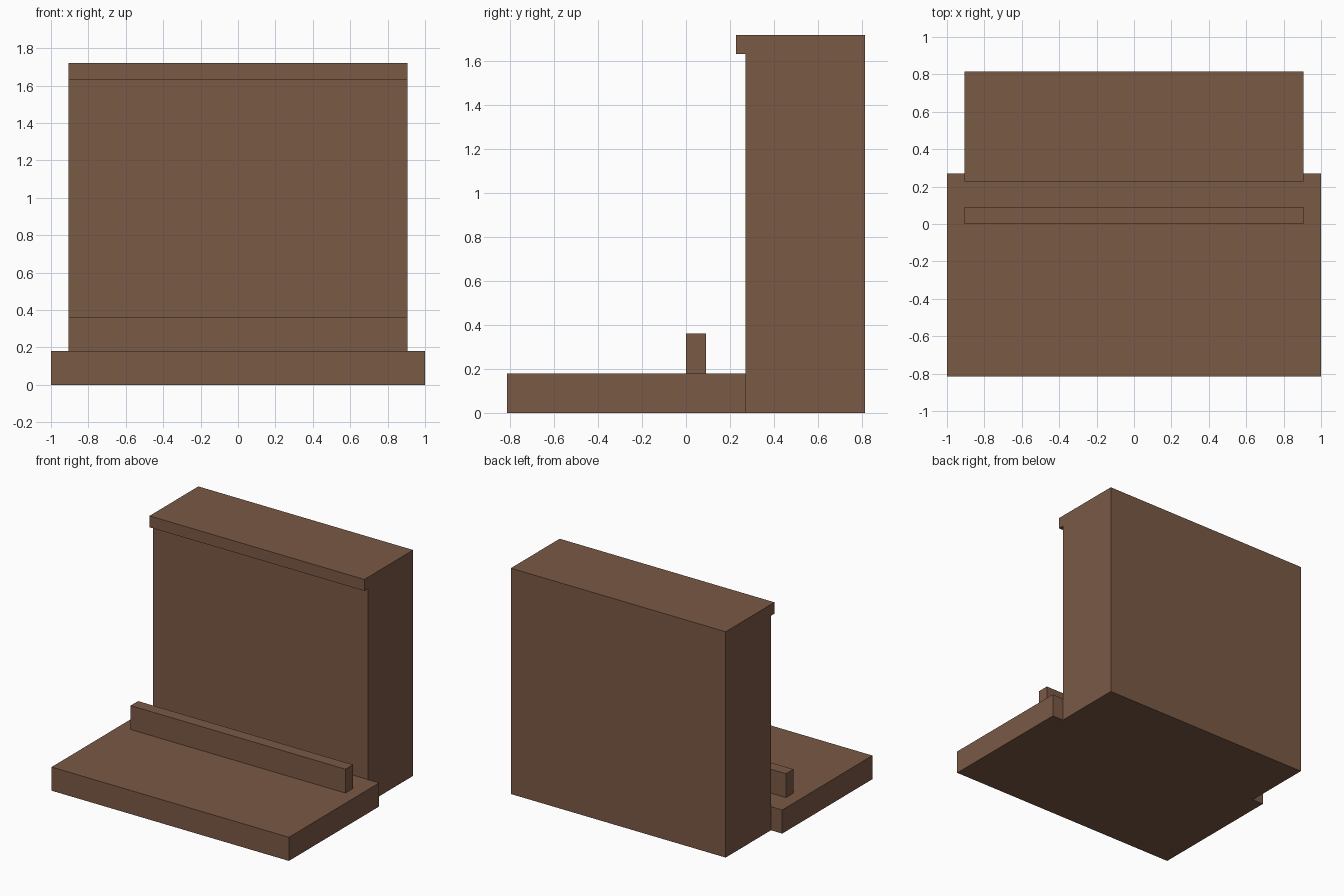
import bpy, bmesh

# Remove the default object
cube = bpy.data.objects.get("Cube")
if cube:
    bpy.data.objects.remove(cube, do_unlink=True)

# Single brown colour
brown = bpy.data.materials.new("brown_wood")
brown.use_nodes = True
colour = (0.195, 0.1, 0.06, 1.0)
brown.diffuse_color = colour
bsdf = brown.node_tree.nodes["Principled BSDF"]
bsdf.inputs["Base Color"].default_value = colour
bsdf.inputs["Roughness"].default_value = 0.8


def extruded_part(name, profile, half_width):
    """Extrude a (y, z) side profile symmetrically along x."""
    bm = bmesh.new()
    face = bm.faces.new([bm.verts.new((-half_width, y, z)) for y, z in profile])
    result = bmesh.ops.extrude_face_region(bm, geom=[face])
    moved = [v for v in result["geom"] if isinstance(v, bmesh.types.BMVert)]
    bmesh.ops.translate(bm, verts=moved, vec=(2 * half_width, 0, 0))
    bmesh.ops.recalc_face_normals(bm, faces=bm.faces)
    mesh = bpy.data.meshes.new(name)
    bm.to_mesh(mesh)
    bm.free()
    mesh.materials.append(brown)
    obj = bpy.data.objects.new(name, mesh)
    bpy.context.collection.objects.link(obj)
    return obj


def box_profile(y0, y1, z0, z1):
    return [(y0, z0), (y1, z0), (y1, z1), (y0, z1)]


BACK, WALL_FRONT, LIP_FRONT = 0.815, 0.27, 0.228
BASE_TOP, LIP_BOTTOM, TOP = 0.18, 1.633, 1.72
WALL_HALF = 0.905

# Wide flat base slab
extruded_part("base_slab", box_profile(-BACK, WALL_FRONT, 0, BASE_TOP), 1.0)

# Low rail across the base
extruded_part("front_rail", box_profile(0, 0.09, BASE_TOP, 0.362), WALL_HALF)

# Tall back block with an overhanging lip along its top front edge
extruded_part("back_block", [
    (WALL_FRONT, 0), (BACK, 0), (BACK, TOP), (LIP_FRONT, TOP),
    (LIP_FRONT, LIP_BOTTOM), (WALL_FRONT, LIP_BOTTOM),
], WALL_HALF)
